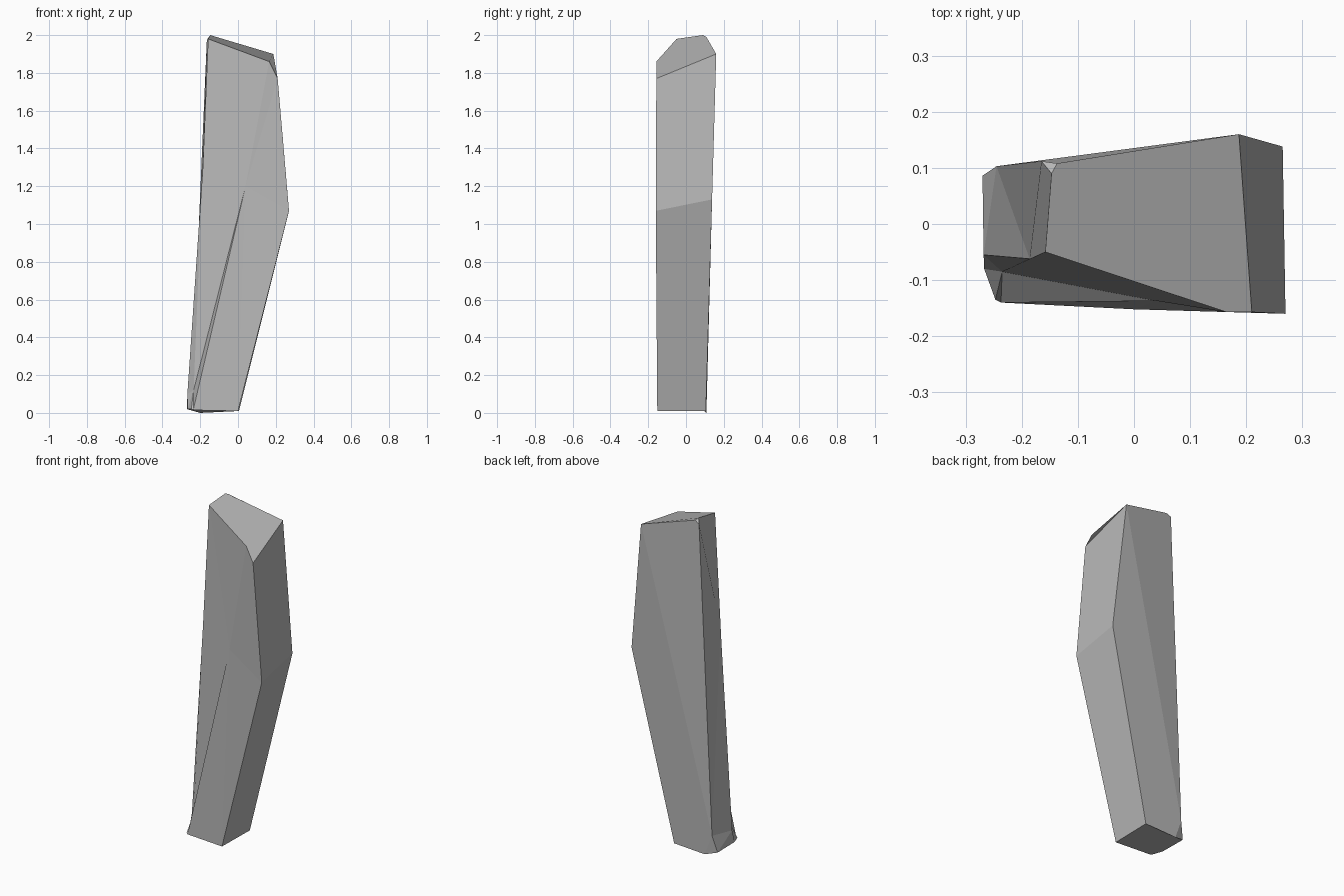
import bpy
import bmesh

if "Cube" in bpy.data.objects:
    bpy.data.objects.remove(bpy.data.objects["Cube"], do_unlink=True)

bm = bmesh.new()


def corner(x, y, z):
    return bm.verts.new((x, y, z))


def facet(*loop):
    bm.faces.new(loop)


# Corners of the foot
foot_front = corner(-.237, -.14, .015)
foot_right = corner(0, -.152, .01)
foot_back = corner(.005, .105, .01)
heel = corner(-.2, .108, 0)
foot_left = corner(-.27, .086, .02)
toe = corner(-.267, -.08, .02)
toe_front = corner(-.247, -.135, .02)

# Corners of the flare above the foot
ankle = corner(-.235, -.085, .12)
ankle_left = corner(-.268, -.055, .1)
ankle_back = corner(-.245, .103, .12)

# Corners of the shaft
belly = corner(.04, -.137, 1.2)
bend = corner(.27, -.16, 1.07)
bend_back = corner(.265, .138, 1.13)
spine = corner(-.186, -.062, 1.3)

# Corners of the sloping tip
shoulder = corner(.165, -.157, 1.86)
tip_right = corner(.21, -.157, 1.77)
tip_back = corner(.187, .16, 1.9)
tip_front = corner(-.158, -.05, 1.98)
peak = corner(-.147, .09, 2)
peak_back = corner(-.137, .108, 1.99)
peak_left = corner(-.165, .112, 1.975)

# Front, a fan of facets around the belly
rim = [tip_front, ankle, foot_front, foot_right, bend, tip_right, shoulder]
for first, second in zip(rim, rim[1:] + rim[:1]):
    facet(first, second, belly)

# Flared toe
facet(ankle, foot_front, toe_front)
facet(ankle, toe_front, toe)
facet(ankle, toe, ankle_left)

# Left side
facet(ankle_left, toe, foot_left)
facet(ankle_left, foot_left, ankle_back)
facet(ankle_left, ankle_back, spine)
facet(ankle, ankle_left, spine)
facet(ankle, spine, tip_front)
facet(spine, ankle_back, peak_left)
facet(spine, peak_left, peak, tip_front)

# Sloping tip
facet(tip_front, shoulder, tip_right, tip_back, peak_back, peak)
facet(peak, peak_back, peak_left)

# Right side, above and below the bend
facet(tip_right, bend, bend_back, tip_back)
facet(bend, foot_right, foot_back, bend_back)

# Back and its clipped lower corner
facet(tip_back, bend_back, foot_back, heel, ankle_back)
facet(ankle_back, peak_left, peak_back, tip_back)
facet(heel, foot_left, ankle_back)

# Underside
facet(foot_front, foot_right, foot_back, heel, foot_left, toe, toe_front)

bmesh.ops.recalc_face_normals(bm, faces=bm.faces)
mesh = bpy.data.meshes.new("stone_shard")
bm.to_mesh(mesh)
bm.free()

# Plain grey stone
stone = bpy.data.materials.new("grey_stone")
stone.use_nodes = True
grey = (.48, .48, .48, 1)
stone.diffuse_color = grey
stone.node_tree.nodes["Principled BSDF"].inputs["Base Color"].default_value = grey
mesh.materials.append(stone)

shard = bpy.data.objects.new("stone_shard", mesh)
bpy.context.collection.objects.link(shard)
